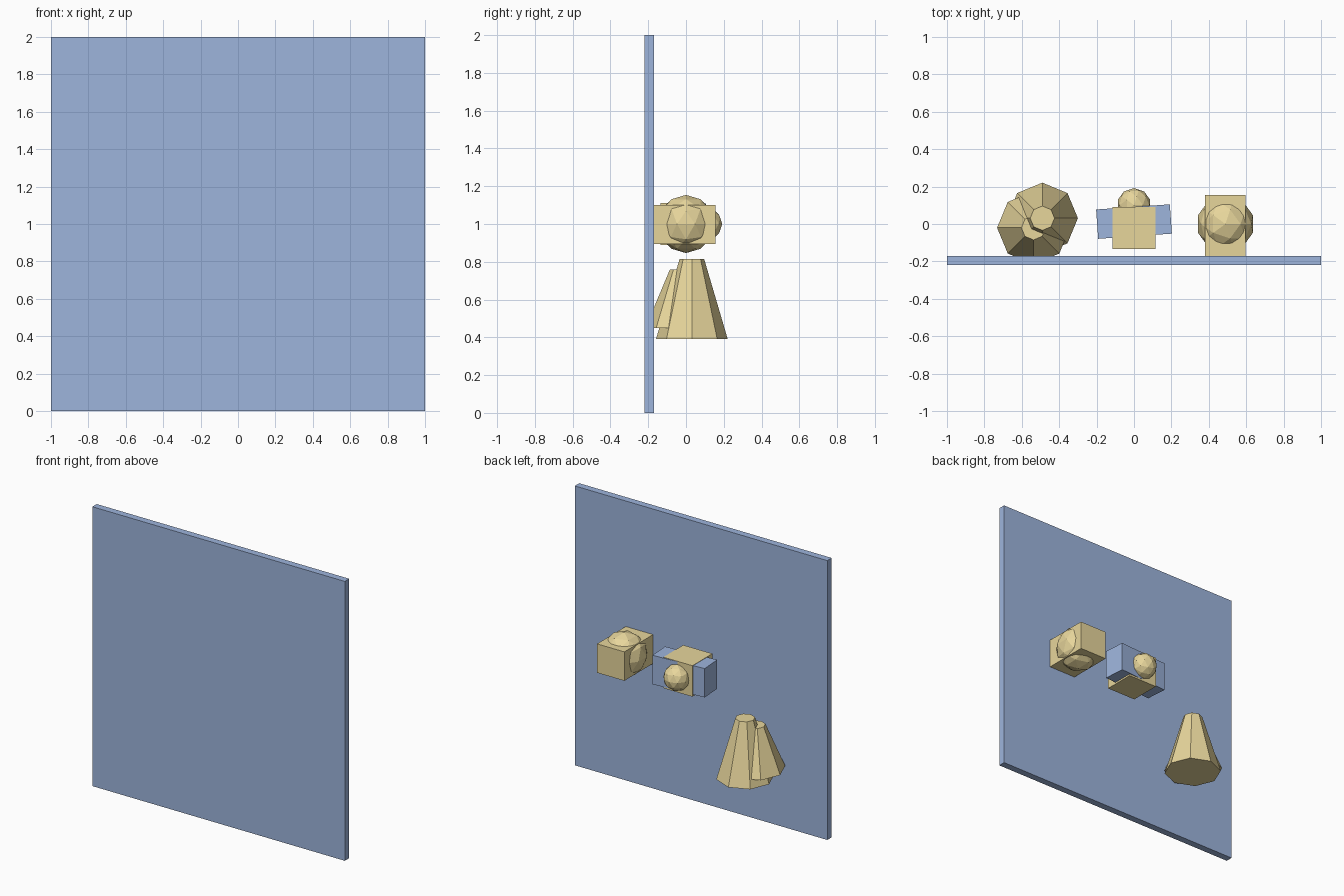
import bpy
from math import radians

if "Cube" in bpy.data.objects:
    bpy.data.objects.remove(bpy.data.objects["Cube"])


def make_material(name, rgb):
    mat = bpy.data.materials.new(name)
    mat.diffuse_color = (*rgb, 1)
    mat.use_nodes = True
    mat.node_tree.nodes["Principled BSDF"].inputs["Base Color"].default_value = mat.diffuse_color
    return mat


BLUE = make_material("blue", (0.34, 0.46, 0.72))
TAN = make_material("tan", (0.80, 0.67, 0.33))


def finish(name, mat):
    obj = bpy.context.object
    obj.name = name
    obj.data.materials.append(mat)
    return obj


def box(name, centre, size, mat, turn=0):
    bpy.ops.mesh.primitive_cube_add(size=1, location=centre, rotation=(0, 0, radians(turn)))
    obj = finish(name, mat)
    obj.scale = size
    return obj


def ball(name, centre, radius, mat):
    bpy.ops.mesh.primitive_ico_sphere_add(subdivisions=2, radius=radius, location=centre)
    return finish(name, mat)


def cone(name, x, y, z0, z1, r0, r1, mat):
    bpy.ops.mesh.primitive_cone_add(vertices=8, radius1=r0, radius2=r1, depth=z1 - z0,
                                    location=(x, y, (z0 + z1) / 2))
    return finish(name, mat)


# Upright wall panel
box("wall_panel", (0, -0.195, 1), (2, 0.05, 2), BLUE)

# Block with a ball bulging through its sides
box("side_block", (0.488, -0.009, 0.998), (0.216, 0.328, 0.207), TAN)
ball("side_ball", (0.489, 0, 1), 0.154, TAN)

# Block crossed by a slightly turned bar, with a ball on the back
box("middle_block", (0, -0.021, 1), (0.23, 0.226, 0.222), TAN)
box("cross_bar", (0, 0.013, 1.005), (0.395, 0.157, 0.207), BLUE, turn=4)
ball("middle_ball", (0, 0.101, 1), 0.091, TAN)

# Pair of overlapping eight-sided truncated cones
cone("large_cone", -0.49, 0.031, 0.39, 0.815, 0.19, 0.065, TAN)
cone("small_cone", -0.537, -0.02, 0.45, 0.76, 0.195, 0.065, TAN)
